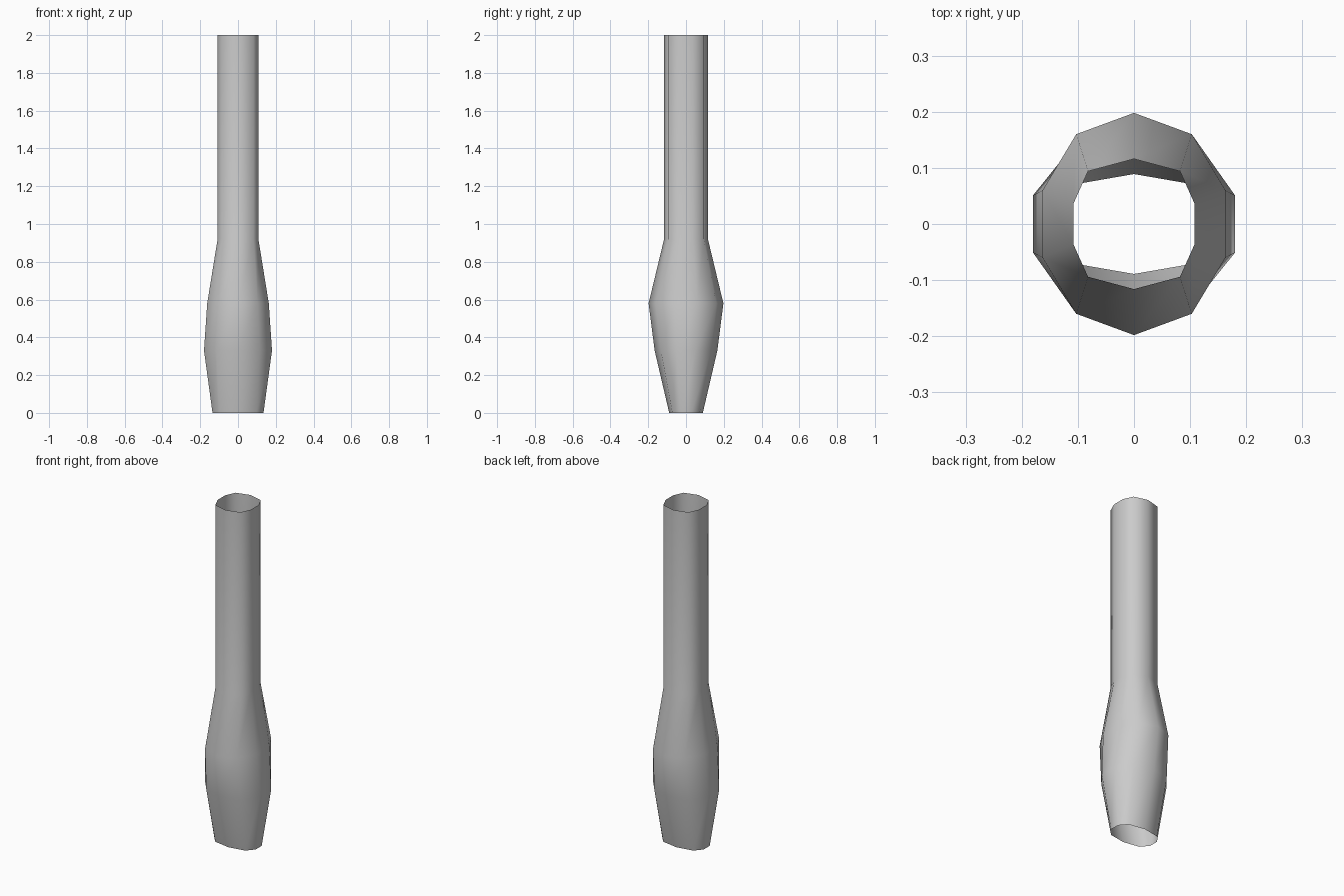
import bpy, bmesh

if "Cube" in bpy.data.objects:
    bpy.data.objects.remove(bpy.data.objects["Cube"])

# Ring profile: height, y of end point, (x, y) of shoulder point, (x, y) of side point
RINGS = [
    (0.00, 0.089, (0.098, 0.072), (0.135, 0.028)),
    (0.33, 0.166, (0.114, 0.133), (0.180, 0.051)),
    (0.58, 0.198, (0.103, 0.160), (0.163, 0.060)),
    (0.92, 0.116, (0.082, 0.094), (0.108, 0.036)),
    (2.00, 0.116, (0.082, 0.094), (0.108, 0.036)),
]


def ring_points(end_y, shoulder, side):
    """Ten-sided ring, symmetric about both axes, going round once."""
    (ax, ay), (bx, by) = shoulder, side
    half = [(0, end_y), (-ax, ay), (-bx, by), (-bx, -by), (-ax, -ay)]
    return half + [(-x, -y) for x, y in half]


# Open hollow tube with a swollen lower grip
bm = bmesh.new()
loops = [[bm.verts.new((x, y, z)) for x, y in ring_points(e, a, b)]
         for z, e, a, b in RINGS]
for low, high in zip(loops, loops[1:]):
    for i in range(10):
        j = (i + 1) % 10
        face = bm.faces.new((low[i], low[j], high[j], high[i]))
        face.smooth = True
mesh = bpy.data.meshes.new("hollow_handle")
bm.to_mesh(mesh)
bm.free()
bpy.context.collection.objects.link(bpy.data.objects.new("hollow_handle", mesh))
